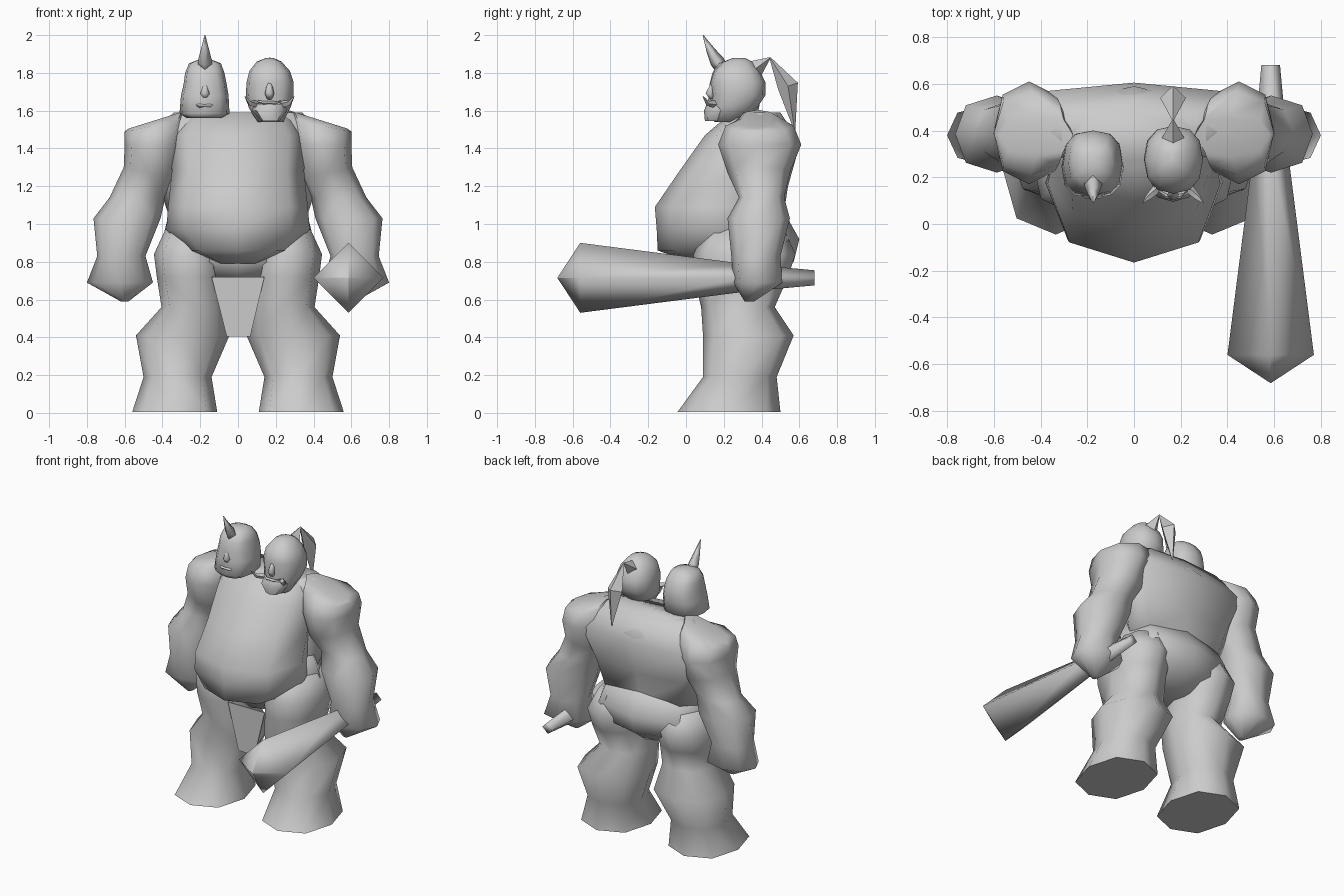
import bpy, bmesh, math
from mathutils import Vector

skin = bpy.data.materials.new("pale grey")
skin.diffuse_color = (0.6, 0.6, 0.6, 1)


def finish(name, bm, angle):
    bmesh.ops.recalc_face_normals(bm, faces=bm.faces)
    me = bpy.data.meshes.new(name)
    bm.to_mesh(me)
    bm.free()
    ob = bpy.data.objects.new(name, me)
    bpy.context.collection.objects.link(ob)
    me.materials.append(skin)
    bpy.ops.object.select_all(action='DESELECT')
    ob.select_set(True)
    bpy.context.view_layer.objects.active = ob
    bpy.ops.object.shade_smooth_by_angle(angle=math.radians(angle))
    return ob


def skin_rows(name, bm, rows, angle):
    """Bridge vertex rings and cap both ends."""
    n = len(rows[0])
    for r, q in zip(rows, rows[1:]):
        for i in range(n):
            j = (i + 1) % n
            bm.faces.new((r[i], r[j], q[j], q[i]))
    bm.faces.new(rows[0])
    bm.faces.new(rows[-1])
    return finish(name, bm, angle)


def loft(name, rings, n=8, axis='z', p=0.85, angle=80, mirror=False):
    """Skin rings (h, a0, a1, b0, b1[, tilt over a]) stacked along an axis."""
    bm = bmesh.new()
    rows = []
    for h, a0, a1, b0, b1, *tilt in rings:
        row = []
        for i in range(n):
            t = 2 * math.pi * i / n
            c, s = math.cos(t), math.sin(t)
            c = math.copysign(abs(c) ** p, c) if abs(c) > 1e-6 else 0
            s = math.copysign(abs(s) ** p, s) if abs(s) > 1e-6 else 0
            a = (a0 + a1) / 2 + c * (a1 - a0) / 2
            b = (b0 + b1) / 2 + s * (b1 - b0) / 2
            k = h + (tilt[0] * c if tilt else 0)
            co = {'z': (a, b, k), 'x': (k, a, b), 'y': (a, k, b)}[axis]
            if mirror:
                co = (-co[0], co[1], co[2])
            row.append(bm.verts.new(co))
        rows.append(row)
    return skin_rows(name, bm, rows, angle)


def spike(name, path, n=4, angle=60):
    """Tapered tube through (point, radius) pairs."""
    bm = bmesh.new()
    rows = []
    for k, (pt, r) in enumerate(path):
        d = Vector(path[min(k + 1, len(path) - 1)][0]) - Vector(path[max(k - 1, 0)][0])
        side = Vector((1, 0, 0)) if abs(d.normalized().x) < 0.9 else Vector((0, 1, 0))
        up = d.cross(side).normalized()
        side = up.cross(d).normalized()
        rows.append([bm.verts.new(Vector(pt) + r * (math.cos(2 * math.pi * i / n) * side
                     + math.sin(2 * math.pi * i / n) * up)) for i in range(n)])
    return skin_rows(name, bm, rows, angle)


# Torso: big forward belly narrowing up to the chest
loft("torso", [
    (0.79, -0.12, 0.12, 0.04, 0.40),
    (0.86, -0.28, 0.28, -0.15, 0.48),
    (0.97, -0.38, 0.38, -0.155, 0.51),
    (1.09, -0.37, 0.37, -0.165, 0.51),
    (1.28, -0.35, 0.35, -0.035, 0.55),
    (1.47, -0.36, 0.36, 0.10, 0.59),
    (1.59, -0.28, 0.28, 0.24, 0.48)])
loft("pelvis", [
    (0.70, -0.13, 0.13, 0.14, 0.44),
    (0.80, -0.38, 0.38, 0.06, 0.57),
    (0.92, -0.40, 0.40, 0.08, 0.60),
    (1.08, -0.36, 0.36, 0.12, 0.51)])
# Broad back flaring from waist to shoulders
loft("back", [
    (1.00, -0.35, 0.35, 0.24, 0.51),
    (1.20, -0.42, 0.42, 0.27, 0.54),
    (1.43, -0.52, 0.52, 0.24, 0.605),
    (1.59, -0.34, 0.34, 0.28, 0.50)], p=0.7)

for side, flip in (("right", False), ("left", True)):
    # Arm from sloped shoulder to bulging forearm and blocky fist
    loft(side + "_arm", [
        (0.59, 0.58, 0.62, 0.31, 0.36),
        (0.69, 0.45, 0.80, 0.25, 0.51),
        (0.83, 0.49, 0.745, 0.24, 0.50),
        (1.03, 0.41, 0.765, 0.22, 0.55),
        (1.14, 0.385, 0.68, 0.28, 0.52),
        (1.27, 0.33, 0.605, 0.22, 0.55, 0.03),
        (1.42, 0.30, 0.60, 0.17, 0.61),
        (1.52, 0.28, 0.60, 0.21, 0.57, -0.03),
        (1.555, 0.26, 0.58, 0.29, 0.47, -0.05)], mirror=flip)
    # Leg with bulging calf and wide foot
    loft(side + "_leg", [
        (0.005, 0.11, 0.56, -0.045, 0.50),
        (0.19, 0.14, 0.50, 0.09, 0.48),
        (0.41, 0.045, 0.54, 0.09, 0.57),
        (0.56, 0.07, 0.405, 0.08, 0.47),
        (0.72, 0.09, 0.43, 0.04, 0.54),
        (0.84, 0.08, 0.445, 0.04, 0.58),
        (0.97, 0.10, 0.385, 0.10, 0.52)], mirror=flip)

# Loincloth flap
bm = bmesh.new()
quad = [(-0.14, 0.72), (0.14, 0.72), (0.065, 0.405), (-0.06, 0.405)]
f = bm.faces.new([bm.verts.new((x, 0.09, z)) for x, z in quad])
ext = bmesh.ops.extrude_face_region(bm, geom=[f])
bmesh.ops.translate(bm, vec=(0, 0.008, 0),
                    verts=[v for v in ext["geom"] if isinstance(v, bmesh.types.BMVert)])
finish("loincloth", bm, 30)

# Four-sided club held forward in the fist
loft("club", [
    (-0.68, 0.583, 0.587, 0.713, 0.717), (-0.56, 0.40, 0.77, 0.53, 0.90),
    (0.30, 0.51, 0.66, 0.64, 0.79), (0.68, 0.545, 0.625, 0.675, 0.755)],
    n=4, axis='y', angle=110)

# Horned head, wider at the jaw
loft("horned_head", [
    (1.56, -0.27, -0.09, 0.13, 0.34),
    (1.585, -0.31, -0.045, 0.11, 0.38),
    (1.68, -0.302, -0.05, 0.12, 0.40),
    (1.74, -0.288, -0.06, 0.125, 0.40),
    (1.80, -0.28, -0.072, 0.14, 0.38),
    (1.85, -0.26, -0.09, 0.17, 0.34),
    (1.87, -0.21, -0.14, 0.23, 0.30)], n=12, p=0.75)
spike("horn", [((-0.175, 0.20, 1.81), 0.035), ((-0.175, 0.165, 1.86), 0.038),
               ((-0.175, 0.13, 1.92), 0.023), ((-0.175, 0.09, 2.0), 0.002)], angle=110)
# Tusked head with heavy jaw
loft("tusked_head", [
    (1.54, 0.10, 0.24, 0.15, 0.30),
    (1.62, 0.055, 0.28, 0.13, 0.38),
    (1.68, 0.042, 0.295, 0.14, 0.42),
    (1.75, 0.045, 0.295, 0.13, 0.42),
    (1.81, 0.06, 0.275, 0.15, 0.39),
    (1.86, 0.10, 0.23, 0.20, 0.35),
    (1.88, 0.15, 0.185, 0.25, 0.31)], n=12, p=0.85)
loft("jaw", [
    (1.545, 0.12, 0.22, 0.10, 0.22),
    (1.60, 0.075, 0.26, 0.095, 0.25),
    (1.635, 0.085, 0.25, 0.11, 0.25)], angle=50)
# Faces: nose and mouth on each head
for name, x, z in (("horned_head", -0.175, 1.625), ("tusked_head", 0.167, 1.64)):
    spike(name + "_nose", [((x, 0.15, 1.76), 0.01), ((x, 0.125, 1.69), 0.025),
                           ((x, 0.14, 1.665), 0.016)], n=6, angle=110)
    spike(name + "_mouth", [((x - 0.06, 0.14, z + 0.01), 0.006), ((x - 0.03, 0.118, z), 0.01),
                            ((x + 0.03, 0.118, z), 0.01), ((x + 0.06, 0.14, z + 0.01), 0.006)])
for s, name in ((-1, "left_tusk"), (1, "right_tusk")):
    spike(name, [((0.167 + s * 0.07, 0.15, 1.635), 0.02), ((0.167 + s * 0.105, 0.115, 1.64), 0.014),
                 ((0.167 + s * 0.13, 0.09, 1.675), 0.002)])

# Topknot tie and hanging ponytail
spike("topknot", [((0.167, 0.365, 1.82), 0.05), ((0.167, 0.445, 1.88), 0.004)], angle=30)
spike("ponytail", [((0.167, 0.445, 1.88), 0.004), ((0.167, 0.54, 1.73), 0.055),
                   ((0.167, 0.575, 1.50), 0.004)], angle=30)
